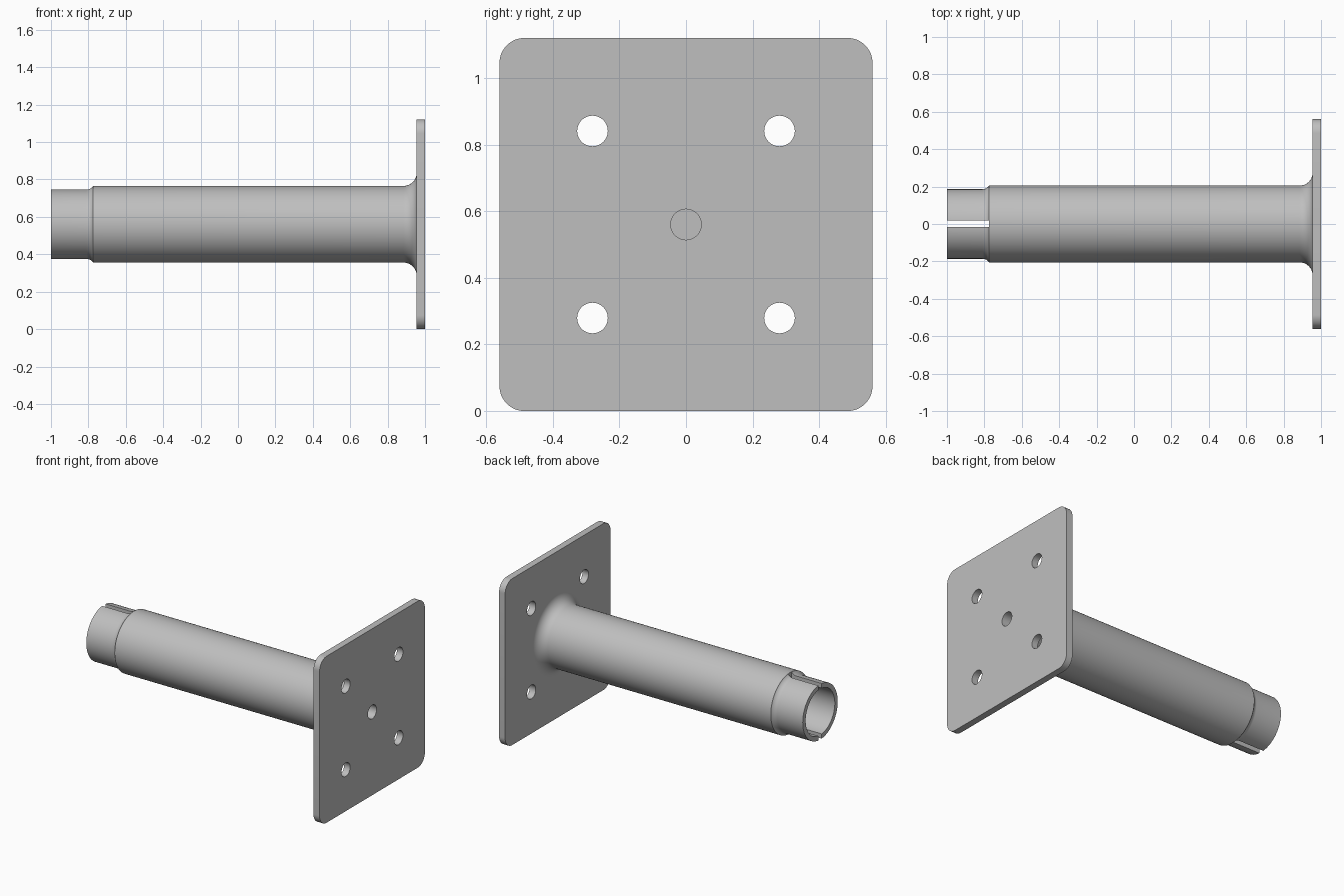
import bpy, bmesh, math
from mathutils import Matrix, Vector

old = bpy.data.objects.get("Cube")
if old:
    bpy.data.objects.remove(old)

MID = 0.5605           # height of the tube axis
PLATE_BACK = 0.955     # x of the plate face that meets the tube
HOLE_R = 0.046
FILLET = 0.07

grey = bpy.data.materials.new("plain_grey")
grey.use_nodes = True
colour = (0.52, 0.52, 0.52, 1)
grey.diffuse_color = colour
grey.node_tree.nodes["Principled BSDF"].inputs["Base Color"].default_value = colour


def make_object(name, bm):
    bmesh.ops.recalc_face_normals(bm, faces=bm.faces)
    mesh = bpy.data.meshes.new(name)
    bm.to_mesh(mesh)
    bm.free()
    mesh.materials.append(grey)
    obj = bpy.data.objects.new(name, mesh)
    bpy.context.collection.objects.link(obj)
    return obj


def select_only(obj):
    bpy.ops.object.select_all(action='DESELECT')
    obj.select_set(True)
    bpy.context.view_layer.objects.active = obj


def cut(obj, cutter):
    select_only(obj)
    mod = obj.modifiers.new("cut", 'BOOLEAN')
    mod.operation = 'DIFFERENCE'
    mod.solver = 'EXACT'
    mod.object = cutter
    bpy.ops.object.modifier_apply(modifier=mod.name)
    bpy.data.objects.remove(cutter)


def smooth(obj):
    select_only(obj)
    bpy.ops.object.shade_smooth_by_angle(angle=math.radians(30))


def arc(cx, cr, radius, start, end, steps):
    angles = [math.radians(start + (end - start) * i / steps) for i in range(steps + 1)]
    return [(cx + radius * math.cos(a), cr + radius * math.sin(a)) for a in angles]


def lathe(name, profile, segments=96):
    """Spin (x, radius) points about the tube axis; the ends lie on the axis."""
    bm = bmesh.new()
    verts = [bm.verts.new((x, 0, MID + r)) for x, r in profile]
    edges = [bm.edges.new(pair) for pair in zip(verts, verts[1:])]
    bmesh.ops.spin(bm, geom=verts + edges, cent=(0, 0, MID), axis=(1, 0, 0),
                   angle=math.tau, steps=segments)
    bmesh.ops.remove_doubles(bm, verts=bm.verts, dist=0.0001)
    return make_object(name, bm)


# Tube: blind bore, narrow spigot, curved shoulder, body, flare and centre hole
bore = [(0.5, 0), (0.5, 0.155), (-1, 0.155)]
shoulder = arc(-0.81, 0.2285, 0.0425, 270, 325, 8)
flare = arc(PLATE_BACK - FILLET, 0.205 + FILLET, FILLET, 270, 360, 14)
centre_hole = [(PLATE_BACK, HOLE_R), (0.8, HOLE_R), (0.8, 0)]
tube = lathe("tube", bore + [(-1, 0.186)] + shoulder + [(-0.775, 0.205)] + flare + centre_hole)

# Slot through the top and bottom of the spigot
bm = bmesh.new()
bmesh.ops.create_cube(bm, size=1, matrix=Matrix.Translation((-0.9, 0.002, MID))
                      @ Matrix.Diagonal((0.25, 0.036, 1, 1)))
cut(tube, make_object("slot_cutter", bm))
smooth(tube)

# Mounting plate with rounded corners
half, corner = 0.5605, 0.075
inner = half - corner
outline = []
for i, (sy, sz) in enumerate([(1, 1), (-1, 1), (-1, -1), (1, -1)]):
    outline += arc(sy * inner, MID + sz * inner, corner, 90 * i, 90 * i + 90, 12)
bm = bmesh.new()
face = bm.faces.new([bm.verts.new((PLATE_BACK, y, z)) for y, z in outline])
sides = bmesh.ops.extrude_face_region(bm, geom=[face])
bmesh.ops.translate(bm, vec=Vector((1 - PLATE_BACK, 0, 0)),
                    verts=[v for v in sides["geom"] if isinstance(v, bmesh.types.BMVert)])
plate = make_object("mounting_plate", bm)

# Four bolt holes and the centre hole
bm = bmesh.new()
bolt = 0.281
for y, z in [(0, 0)] + [(sy * bolt, sz * bolt) for sy in (-1, 1) for sz in (-1, 1)]:
    bmesh.ops.create_cone(bm, cap_ends=True, segments=48, radius1=HOLE_R, radius2=HOLE_R,
                          depth=0.3, matrix=Matrix.Translation((1, y, MID + z))
                          @ Matrix.Rotation(math.pi / 2, 4, 'Y'))
cut(plate, make_object("hole_cutter", bm))
smooth(plate)
